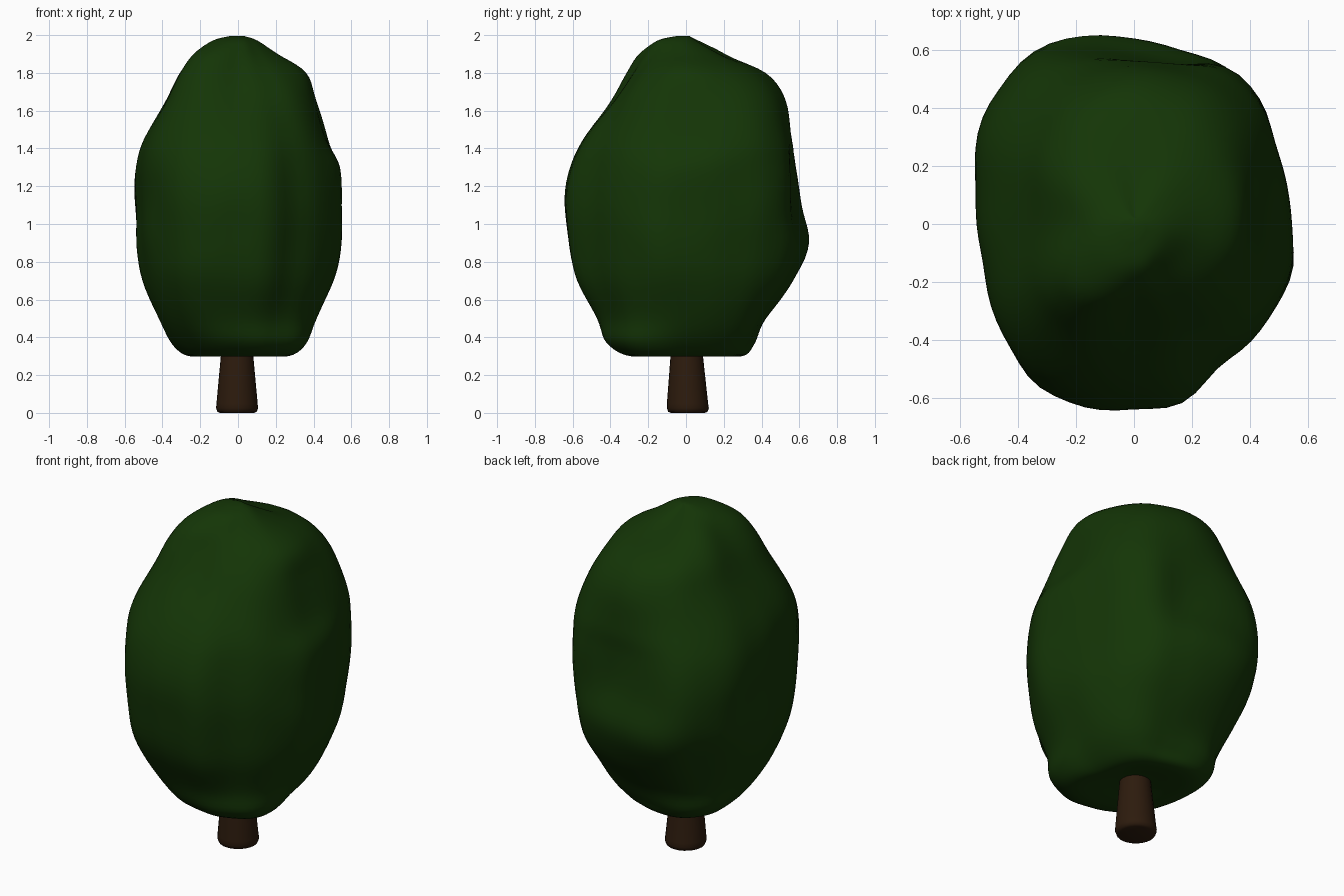
import bpy, bmesh, math
from mathutils import Vector, noise

if "Cube" in bpy.data.objects:
    bpy.data.objects.remove(bpy.data.objects["Cube"])


def material(name, color):
    m = bpy.data.materials.new(name)
    m.diffuse_color = (*color, 1)
    m.use_nodes = True
    m.node_tree.nodes["Principled BSDF"].inputs["Base Color"].default_value = m.diffuse_color
    return m


def loft(name, rings, mat):
    """Skin a stack of rings (lists of points), capping both ends with a fan."""
    bm = bmesh.new()
    loops = [[bm.verts.new(p) for p in r] for r in rings]
    n = len(loops[0])
    for a, b in zip(loops, loops[1:]):
        for i in range(n):
            j = (i + 1) % n
            bm.faces.new((a[i], a[j], b[j], b[i]))
    for loop in (loops[0], loops[-1]):
        c = bm.verts.new(sum((v.co for v in loop), Vector()) / n)
        for i in range(n):
            bm.faces.new((loop[i], loop[(i + 1) % n], c))
    bmesh.ops.recalc_face_normals(bm, faces=bm.faces)
    me = bpy.data.meshes.new(name)
    bm.to_mesh(me)
    bm.free()
    ob = bpy.data.objects.new(name, me)
    bpy.context.collection.objects.link(ob)
    me.materials.append(mat)
    bpy.ops.object.select_all(action='DESELECT')
    ob.select_set(True)
    bpy.context.view_layer.objects.active = ob
    bpy.ops.object.shade_smooth_by_angle(angle=math.radians(50))
    return ob


def spline(p0, p1, p2, p3, t):
    return 0.5 * (2 * p1 + (p2 - p0) * t + (2 * p0 - 5 * p1 + 4 * p2 - p3) * t * t
                  + (3 * p1 - p0 - 3 * p2 + p3) * t ** 3)


def around(values, u):
    """Smooth periodic lookup; u runs from 0 to 1 around the crown."""
    n = len(values)
    u *= n
    s = int(u)
    return spline(*(values[(s + o) % n] for o in (-1, 0, 1, 2)), u - s)


# Crown: height, then radius towards E, NE, N, NW, W, SW, S, SE
PROFILE = [
    (0.32, .10, .10, .10, .10, .10, .10, .10, .10),
    (0.30, .23, .26, .29, .31, .25, .25, .28, .33),
    (0.37, .33, .36, .35, .41, .35, .36, .41, .44),
    (0.50, .41, .45, .42, .44, .42, .46, .47, .46),
    (0.70, .49, .55, .57, .53, .50, .54, .57, .53),
    (0.90, .53, .59, .64, .61, .54, .58, .62, .56),
    (1.10, .53, .61, .59, .63, .54, .59, .64, .57),
    (1.30, .53, .61, .56, .61, .54, .59, .61, .55),
    (1.45, .46, .59, .56, .56, .50, .55, .54, .51),
    (1.65, .41, .51, .53, .46, .38, .45, .38, .42),
    (1.80, .36, .39, .42, .38, .30, .37, .28, .31),
    (1.90, .21, .21, .18, .25, .22, .29, .22, .20),
    (1.97, .10, .07, .05, .09, .13, .16, .15, .12),
    (1.995, .03, .02, .02, .02, .04, .05, .05, .04),
]
# Percent the plan outline swells every 15 degrees, from E counter-clockwise
SWELL = [2, -2, -4, 0, 3, -2, 0, 5, 9, 4, 3, 0,
         0, -2, 0, 2, 6, 4, 0, 3, -4, 0, 3, 6]
SEG, STEPS = 72, 5


def row(k):
    return PROFILE[max(0, min(k, len(PROFILE) - 1))]


def crown_ring(k, t):
    r = [spline(*(row(k + d)[c] for d in (-1, 0, 1, 2)), t) for c in range(9)]
    z, rad = r[0], r[1:]
    w = 0.4 + 0.6 * math.exp(-((z - 1.0) / 0.4) ** 4)   # swell mostly mid height
    pts = []
    for i in range(SEG):
        u = i / SEG
        a = math.tau * u
        d = around(rad, u) * (1 + w * around(SWELL, u) / 100)
        p = Vector((d * math.cos(a), d * math.sin(a), z))
        d *= 1 + 0.02 * noise.noise(p * 3.5)            # gentle leafy lumps
        pts.append((d * math.cos(a), d * math.sin(a), z))
    return pts


rings = [crown_ring(k, s / STEPS) for k in range(len(PROFILE) - 1) for s in range(STEPS)]
rings.append(crown_ring(len(PROFILE) - 2, 1.0))
loft("foliage_crown", rings, material("leaf_green", (0.007, 0.036, 0.002)))

# Trunk: tapered, slightly leaning, with a rounded foot
trunk = [(0.0, .09, .01), (0.006, .104, .01), (0.025, .111, .01), (0.05, .109, .008),
         (0.30, .086, .004), (0.42, .076, .003)]
loft("trunk",
     [[(r * math.cos(math.tau * i / 24) - 0.005, r * math.sin(math.tau * i / 24) + o, z)
       for i in range(24)] for z, r, o in trunk],
     material("bark_brown", (0.026, 0.011, 0.004)))
